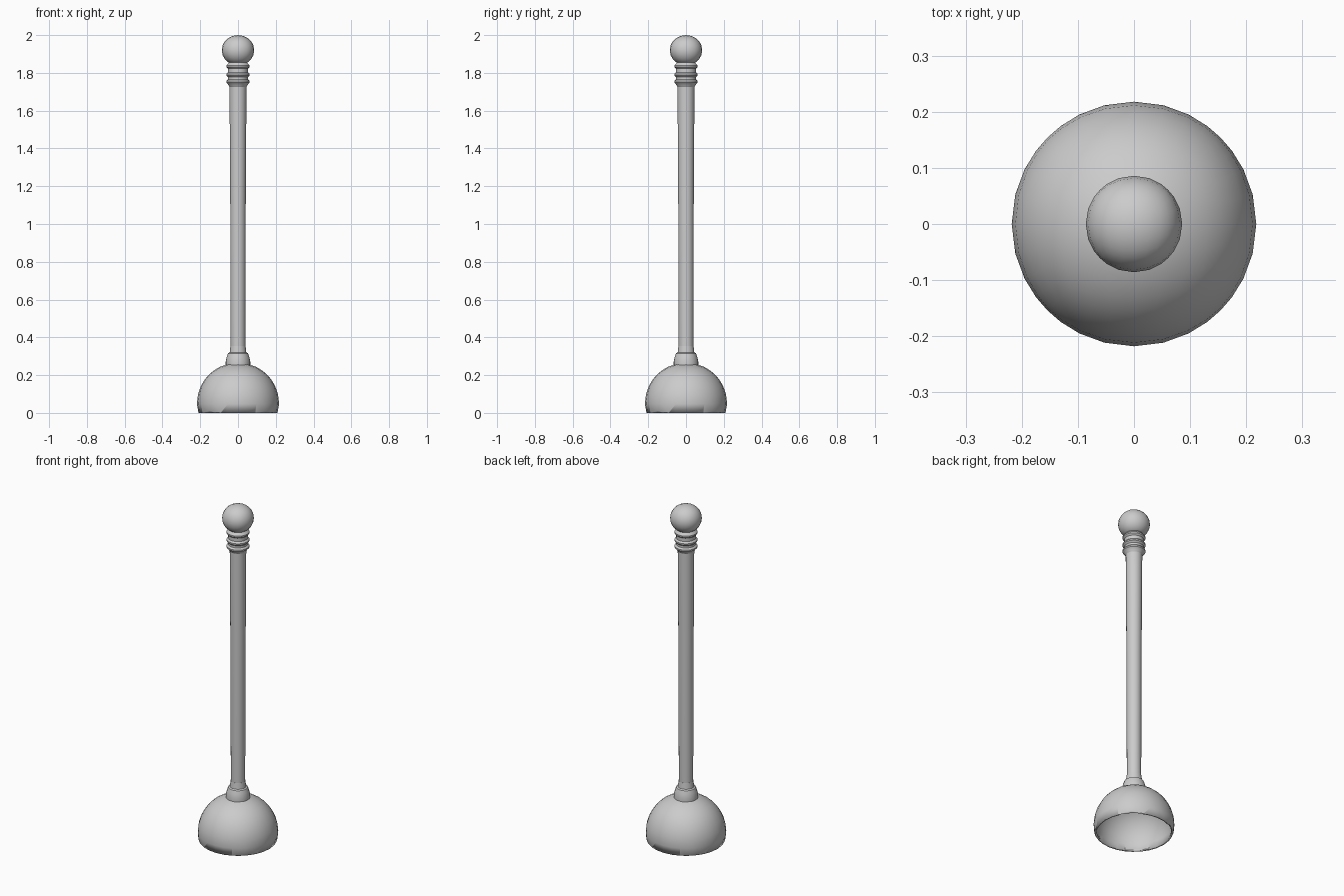
import bpy, bmesh, math
from mathutils import Vector

if "Cube" in bpy.data.objects:
    bpy.data.objects.remove(bpy.data.objects["Cube"])


def finish(name, bm, angle=40):
    me = bpy.data.meshes.new(name)
    bm.to_mesh(me)
    bm.free()
    ob = bpy.data.objects.new(name, me)
    bpy.context.collection.objects.link(ob)
    bpy.ops.object.select_all(action='DESELECT')
    ob.select_set(True)
    bpy.context.view_layer.objects.active = ob
    bpy.ops.object.shade_smooth_by_angle(angle=math.radians(angle))
    return ob


def cube_sphere(radius, cuts, centre, zscale=1.0):
    """Subdivided cube pushed out to a sphere."""
    bm = bmesh.new()
    bmesh.ops.create_cube(bm, size=2)
    bmesh.ops.subdivide_edges(bm, edges=bm.edges[:], cuts=cuts, use_grid_fill=True)
    for v in bm.verts:
        p = v.co.normalized() * radius
        v.co = Vector((p.x, p.y, p.z * zscale + centre))
    return bm


def lathe(name, profile, sides=24):
    """Spin (radius, z) points about the z axis, capped at both ends."""
    bm = bmesh.new()
    rings = [[bm.verts.new((r * math.cos(2 * math.pi * i / sides),
                            r * math.sin(2 * math.pi * i / sides), z))
              for i in range(sides)] for r, z in profile]
    for a, b in zip(rings, rings[1:]):
        for i in range(sides):
            j = (i + 1) % sides
            bm.faces.new((a[i], a[j], b[j], b[i]))
    bm.faces.new(rings[0][::-1])
    bm.faces.new(rings[-1])
    return finish(name, bm)


# rubber cup: open dome with a thin wall
bm = cube_sphere(0.218, 7, 0.048)
bmesh.ops.bisect_plane(bm, geom=bm.verts[:] + bm.edges[:] + bm.faces[:],
                       plane_co=(0, 0, 0), plane_no=(0, 0, 1), clear_inner=True)
for v in bm.verts:
    if v.co.z < 0.001:
        v.co.x *= 0.985
        v.co.y *= 0.985
cup = finish("rubber_cup", bm)
wall = cup.modifiers.new("wall", 'SOLIDIFY')
wall.thickness = 0.01
wall.offset = -1

# collar where the handle enters the cup
lathe("cup_collar", [(0.065, 0.25), (0.065, 0.272), (0.060, 0.295), (0.053, 0.315),
                     (0.044, 0.32), (0.040, 0.355)])

# slightly tapered handle
lathe("handle", [(0.038, 0.262), (0.039, 0.36), (0.041, 1.1), (0.045, 1.74)])

# grooved neck with three raised rings
neck = [(0.044, 1.725), (0.051, 1.735)]
for z in (1.752, 1.790, 1.836):
    neck += [(0.053, z - 0.013), (0.062, z - 0.004), (0.062, z + 0.004), (0.053, z + 0.013)]
neck += [(0.045, 1.86)]
lathe("neck_rings", neck)

# ball knob
finish("knob", cube_sphere(0.086, 5, 1.92, 0.08 / 0.086))
